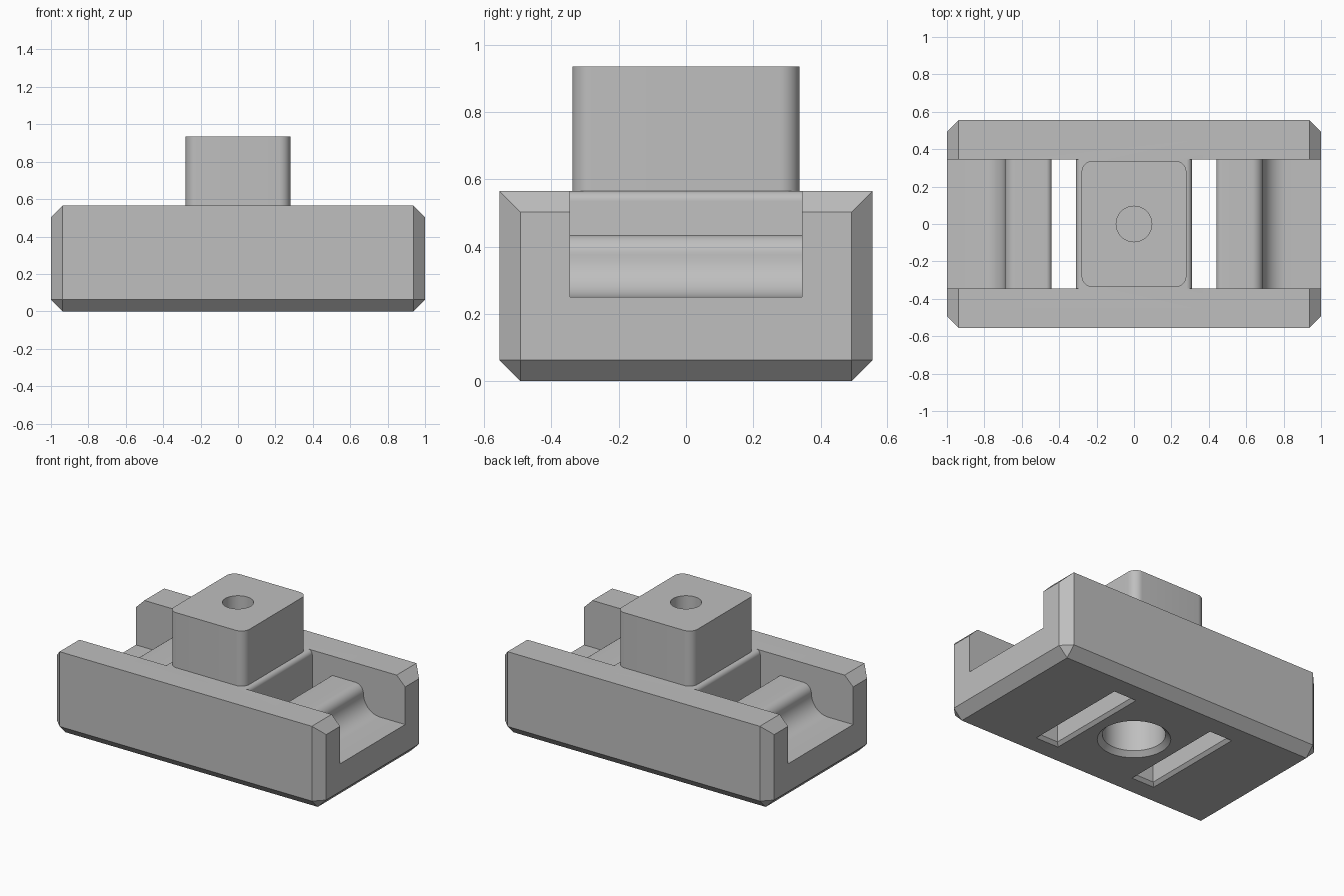
import bpy, bmesh, math

default = bpy.data.objects.get("Cube")
if default:
    bpy.data.objects.remove(default, do_unlink=True)

grey = bpy.data.materials.new("plain grey")
grey.use_nodes = True
tone = (0.52, 0.52, 0.52, 1)
grey.diffuse_color = tone
grey.node_tree.nodes["Principled BSDF"].inputs["Base Color"].default_value = tone

BODY_TOP, CHAMFER, POCKET_Y = 0.565, 0.063, 0.345
SLOT_IN, SLOT_OUT = 0.31, 0.44


def finish(bm, name):
    bmesh.ops.recalc_face_normals(bm, faces=bm.faces)
    mesh = bpy.data.meshes.new(name)
    bm.to_mesh(mesh)
    bm.free()
    obj = bpy.data.objects.new(name, mesh)
    bpy.context.collection.objects.link(obj)
    mesh.materials.append(grey)
    return obj


def box(name, half_x, half_y, z0, z1, radius, segments, pick):
    """Box with the edges chosen by pick(midpoint, direction) bevelled."""
    bm = bmesh.new()
    bmesh.ops.create_cube(bm, size=2)
    for v in bm.verts:
        v.co = (v.co.x * half_x, v.co.y * half_y, z1 if v.co.z > 0 else z0)
    edges = []
    for e in bm.edges:
        a, b = e.verts
        if pick((a.co + b.co) / 2, (b.co - a.co).normalized()):
            edges.append(e)
    bmesh.ops.bevel(bm, geom=edges, offset=radius, offset_type='OFFSET',
                    segments=segments, profile=0.5, affect='EDGES')
    return finish(bm, name)


def loft(name, rings):
    """Closed solid through rings with equal point counts."""
    bm = bmesh.new()
    loops = [[bm.verts.new(p) for p in ring] for ring in rings]
    bm.faces.new(loops[0])
    bm.faces.new(loops[-1])
    n = len(loops[0])
    for low, high in zip(loops, loops[1:]):
        for i in range(n):
            j = (i + 1) % n
            bm.faces.new((low[i], low[j], high[j], high[i]))
    return finish(bm, name)


def arc(cx, cz, r, start, end, n=12):
    angles = [math.radians(start + (end - start) * i / n) for i in range(n + 1)]
    return [(cx + r * math.cos(a), cz + r * math.sin(a)) for a in angles]


def circle(r, z, n=64):
    return [(r * math.cos(math.tau * i / n), r * math.sin(math.tau * i / n), z)
            for i in range(n)]


def rectangle(cx, hx, hy, z):
    return [(cx - hx, -hy, z), (cx + hx, -hy, z), (cx + hx, hy, z), (cx - hx, hy, z)]


def cut(target, cutter):
    mod = target.modifiers.new("cut", 'BOOLEAN')
    mod.operation, mod.solver, mod.object = 'DIFFERENCE', 'EXACT', cutter
    bpy.context.view_layer.objects.active = target
    bpy.ops.object.modifier_apply(modifier=mod.name)
    bpy.data.objects.remove(cutter, do_unlink=True)


# Chamfered body: long top edges stay sharp
body = box("body", 1, 0.555, 0, BODY_TOP, CHAMFER, 1,
           lambda mid, d: not (abs(d.x) > 0.9 and mid.z > 0.1))

# End pockets: through slot, rounded rest, curved ramp and open floor
profile = arc(0.28, BODY_TOP - 0.03, 0.03, 90, 0)
profile += [(SLOT_IN, -0.1), (SLOT_OUT, -0.1)]
profile += arc(SLOT_OUT + 0.03, 0.405, 0.03, 180, 90)
profile += arc(0.63, 0.375, 0.06, 90, 0)
profile += arc(0.815, 0.375, 0.125, 180, 270)[1:]
profile += [(1.2, 0.25), (1.2, 0.8), (0.28, 0.8)]
slot_mid, slot_half = (SLOT_IN + SLOT_OUT) / 2, (SLOT_OUT - SLOT_IN) / 2
for side in (1, -1):
    cut(body, loft("pocket_cutter", [[(side * x, y, z) for x, z in profile]
                                     for y in (-POCKET_Y, POCKET_Y)]))
    # Bevelled slot mouth underneath
    cut(body, loft("slot_mouth_cutter",
                   [rectangle(side * slot_mid, slot_half - z, POCKET_Y - z, z - 0.001 + 0.021)
                    for z in (-0.04, 0)]))

# Round recess underneath with a chamfered rim
cut(body, loft("recess_cutter", [circle(0.255, -0.034), circle(0.19, 0.031),
                                 circle(0.19, 0.45)]))

# Raised block with rounded corners and a round hole
block = box("raised_block", 0.28, 0.338, 0.5, 0.935, 0.06, 10,
            lambda mid, d: abs(d.z) > 0.9)
cut(block, loft("hole_cutter", [circle(0.095, 0.6), circle(0.095, 1.1)]))

# Smooth the curves, keep the edges sharp
bpy.ops.object.select_all(action='DESELECT')
for obj in (body, block):
    obj.select_set(True)
bpy.context.view_layer.objects.active = body
bpy.ops.object.shade_smooth_by_angle(angle=math.radians(30))
